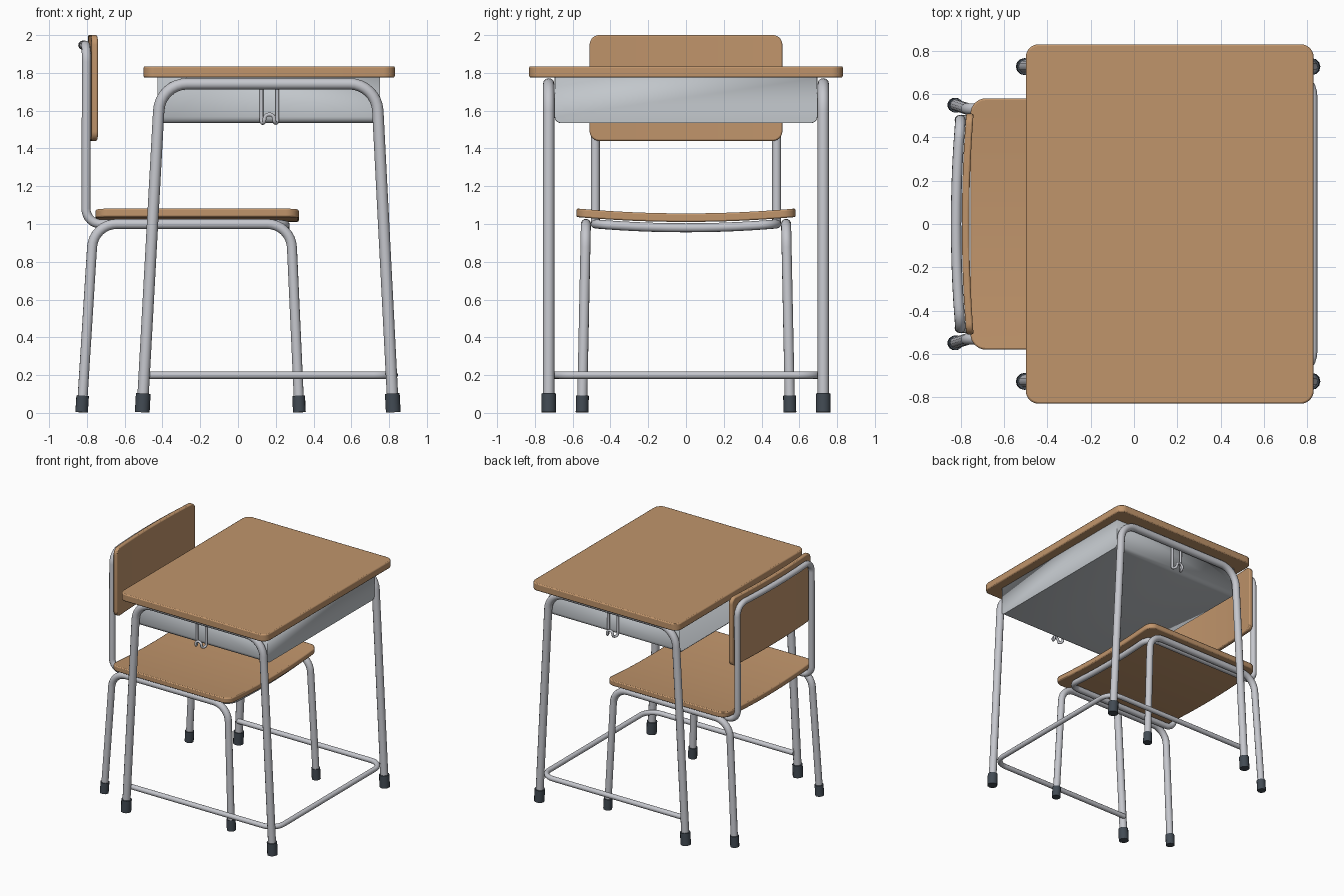
import bpy, bmesh, math
from mathutils import Vector

if "Cube" in bpy.data.objects:
    bpy.data.objects.remove(bpy.data.objects["Cube"])


def material(name, rgb):
    m = bpy.data.materials.new(name)
    m.diffuse_color = (*rgb, 1)
    m.use_nodes = True
    m.node_tree.nodes["Principled BSDF"].inputs["Base Color"].default_value = m.diffuse_color
    return m


WOOD = material("wood", (0.53, 0.30, 0.148))
METAL = material("metal tube", (0.56, 0.57, 0.61))
TRAY = material("tray steel", (0.54, 0.57, 0.60))
RUBBER = material("dark rubber", (0.055, 0.07, 0.088))


def smooth(ob, angle=35):
    bpy.ops.object.select_all(action='DESELECT')
    ob.select_set(True)
    bpy.context.view_layer.objects.active = ob
    bpy.ops.object.shade_smooth_by_angle(angle=math.radians(angle))


def fillet(path, closed, n=8):
    """path: (x, y, z, radius) corners -> points with rounded corners"""
    out = []
    for i, p in enumerate(path):
        P, r = Vector(p[:3]), p[3]
        if r == 0 or (not closed and i in (0, len(path) - 1)):
            out.append(P)
            continue
        a = (Vector(path[i - 1][:3]) - P).normalized()
        b = (Vector(path[(i + 1) % len(path)][:3]) - P).normalized()
        half = a.angle(b) / 2
        C = P + (a + b).normalized() * r / math.sin(half)
        va = (P + a * r / math.tan(half) - C).normalized()
        vb = (P + b * r / math.tan(half) - C).normalized()
        out += [C + va.slerp(vb, k / n) * r for k in range(n + 1)]
    return out


def tube(name, path, radius, mat, closed=False):
    cu = bpy.data.curves.new(name, 'CURVE')
    cu.dimensions = '3D'
    cu.bevel_depth = radius
    cu.bevel_resolution = 4
    cu.use_fill_caps = True
    pts = fillet(path, closed)
    sp = cu.splines.new('POLY')
    sp.points.add(len(pts) - 1)
    for q, v in zip(sp.points, pts):
        q.co = (*v, 1)
    sp.use_cyclic_u = closed
    ob = bpy.data.objects.new(name, cu)
    bpy.context.collection.objects.link(ob)
    bpy.ops.object.select_all(action='DESELECT')
    ob.select_set(True)
    bpy.context.view_layer.objects.active = ob
    bpy.ops.object.convert(target='MESH')
    ob = bpy.context.view_layer.objects.active
    ob.data.materials.clear()
    ob.data.materials.append(mat)
    smooth(ob)
    return ob


def slab(name, u0, u1, half_v, thick, corner, place, cuts=0):
    """rounded board in u,v, cut across v, mapped to space by place(u, v, w)"""
    outline = fillet([(u0, -half_v, 0, corner), (u1, -half_v, 0, corner),
                      (u1, half_v, 0, corner), (u0, half_v, 0, corner)], True)
    bm = bmesh.new()
    bm.faces.new([bm.verts.new(p) for p in outline])
    for k in range(1, cuts):
        v = (half_v - corner) * (2 * k / cuts - 1)
        bmesh.ops.bisect_plane(bm, geom=bm.verts[:] + bm.edges[:] + bm.faces[:],
                               plane_co=(0, v, 0), plane_no=(0, 1, 0))
    ext = bmesh.ops.extrude_face_region(bm, geom=bm.faces[:], use_keep_orig=True)
    for g in ext["geom"]:
        if isinstance(g, bmesh.types.BMVert):
            g.co.z = thick
    for v in bm.verts:
        v.co = place(*v.co)
    bmesh.ops.recalc_face_normals(bm, faces=bm.faces[:])
    me = bpy.data.meshes.new(name)
    bm.to_mesh(me)
    bm.free()
    me.materials.append(WOOD)
    ob = bpy.data.objects.new(name, me)
    bpy.context.collection.objects.link(ob)
    bev = ob.modifiers.new("soft edge", 'BEVEL')
    bev.width, bev.segments, bev.limit_method = 0.008, 2, 'ANGLE'
    bev.angle_limit = math.radians(40)
    smooth(ob)
    return ob


def foot(name, a, b, height, radius):
    """rubber cap at the bottom of the leg that runs from a up towards b"""
    A, B = Vector(a), Vector(b)
    tip = A + (B - A).normalized() * height
    tube(name, [(*A, 0), (*tip, 0)], radius, RUBBER)


# Desk top
slab("desk_top", -0.5, 0.83, 0.83, 0.06, 0.06, lambda u, v, w: (u, v, 1.775 + w))

# Tray under the desk top: bent sheet, open towards the chair
section = fillet([(0, -0.692, 1.775, 0), (0, -0.692, 1.538, 0.03),
                  (0, 0.692, 1.538, 0.03), (0, 0.692, 1.775, 0)], False, 5)
bm = bmesh.new()
rows = [[bm.verts.new((x, p.y, p.z)) for p in section] for x in (-0.425, 0.75)]
for i in range(len(section) - 1):
    bm.faces.new((rows[0][i], rows[0][i + 1], rows[1][i + 1], rows[1][i]))
bm.faces.new(rows[1])
bmesh.ops.recalc_face_normals(bm, faces=bm.faces[:])
me = bpy.data.meshes.new("tray")
bm.to_mesh(me)
bm.free()
me.materials.append(TRAY)
tray = bpy.data.objects.new("tray", me)
bpy.context.collection.objects.link(tray)
sol = tray.modifiers.new("sheet", 'SOLIDIFY')
sol.thickness, sol.offset = 0.008, 0
smooth(tray)

for s, side in ((-1, "front"), (1, "back")):
    # Desk side frame with feet
    y = s * 0.727
    a, b = (-0.507, y, 0.003), (-0.412, y, 1.742)
    c, d = (0.733, y, 1.742), (0.822, y, 0.003)
    tube(f"desk_frame_{side}", [(-0.506, y, 0.03, 0), (*b, 0.15), (*c, 0.15),
                                (0.821, y, 0.03, 0)], 0.03, METAL)
    foot(f"desk_foot_left_{side}", a, b, 0.1, 0.039)
    foot(f"desk_foot_right_{side}", d, c, 0.1, 0.039)

    # Bag hook wire
    i, o = s * 0.708, s * 0.747
    tube(f"bag_hook_{side}", [
        (0.124, i, 1.74, 0), (0.124, i, 1.535, 0.018), (0.14, o, 1.535, 0.018),
        (0.14, o, 1.58, 0.025), (0.192, o, 1.58, 0.025), (0.192, o, 1.535, 0.018),
        (0.208, i, 1.535, 0.018), (0.208, i, 1.74, 0)], 0.01, METAL)

    # Chair side frame with feet
    yt, yb = s * 0.53, s * 0.55
    a, b = (-0.828, yb, 0.003), (-0.765, yt, 1.0)
    c, d = (0.28, yt, 1.0), (0.325, yb, 0.003)
    tube(f"chair_legs_{side}", [(-0.826, yb, 0.03, 0), (*b, 0.13), (*c, 0.13),
                                (0.324, yb, 0.03, 0)], 0.027, METAL)
    foot(f"chair_foot_left_{side}", a, b, 0.088, 0.034)
    foot(f"chair_foot_right_{side}", d, c, 0.088, 0.034)

# Low foot bar around three sides of the desk
tube("foot_bar", [(-0.49, -0.7, 0.2, 0), (0.827, -0.7, 0.2, 0.11),
                  (0.827, 0.7, 0.2, 0.11), (-0.49, 0.7, 0.2, 0)], 0.02, METAL)

# Chair loop: sagging bar under the seat, back posts and bowed top rail
W = 0.48
mids = [0.36 * k / 4 for k in range(-4, 5)]
bow = lambda y: 1 - (y / W) ** 2
loop = [(0.25, -W, 1.0, 0.09)]
loop += [(0.25, y, 1.0 - 0.02 * bow(y), 0) for y in mids]
loop += [(0.25, W, 1.0, 0.09), (-0.805, W, 1.0, 0.08), (-0.802, W, 1.947, 0.09)]
loop += [(-0.802 - 0.02 * bow(y), y, 1.947, 0) for y in reversed(mids)]
loop += [(-0.802, -W, 1.947, 0.09), (-0.805, -W, 1.0, 0.08)]
tube("chair_back_loop", loop, 0.024, METAL, closed=True)

# Seat dips in the middle, backrest bows backwards
slab("seat", -0.755, 0.322, 0.58, 0.045, 0.07,
     lambda u, v, w: (u, v, 1.011 + w + 0.026 * (v / 0.58) ** 2), 14)
slab("backrest", 1.44, 2.0, 0.51, 0.034, 0.05,
     lambda u, v, w: (-0.795 + w + 0.02 * (v / 0.51) ** 2, v, u), 14)
